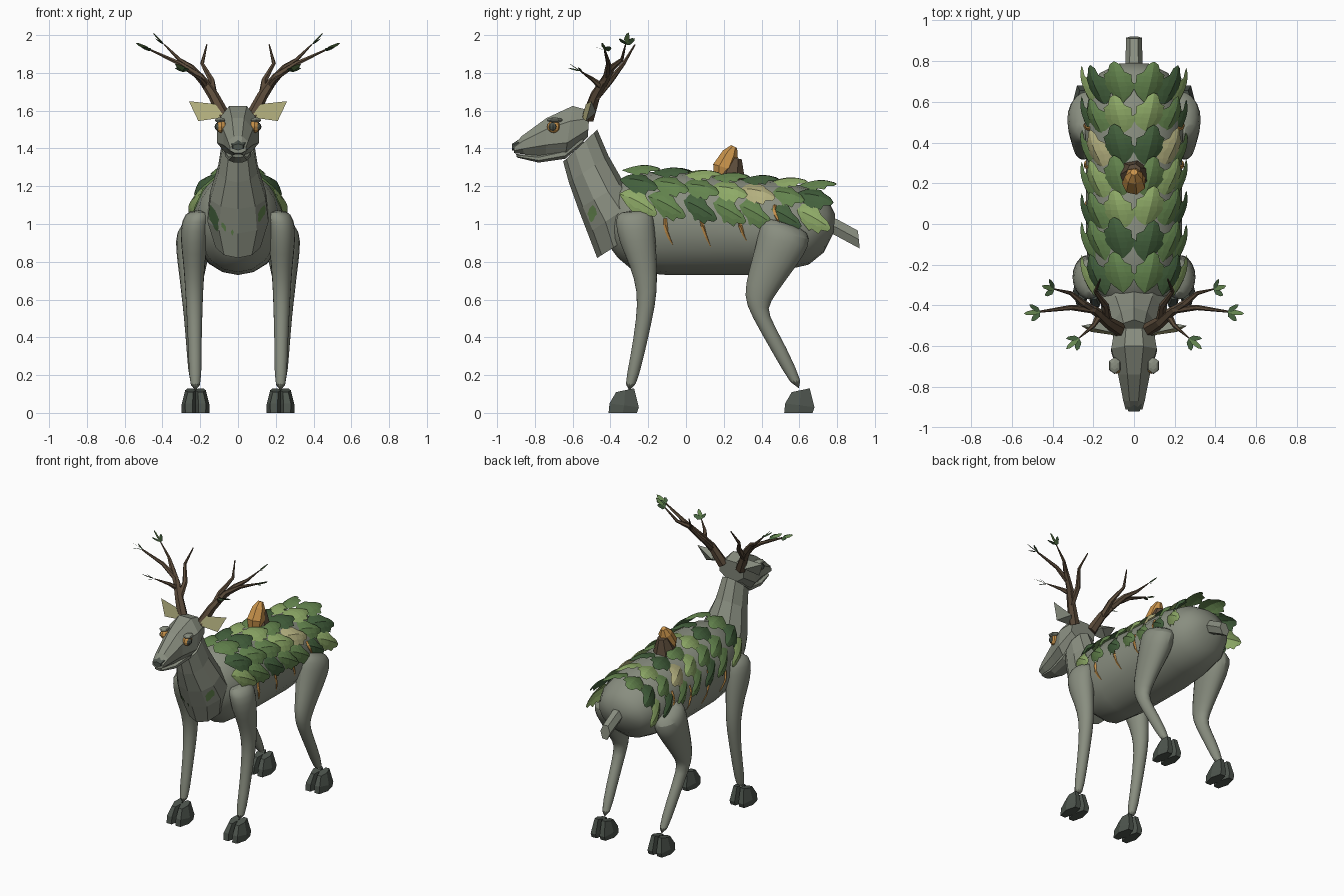
import bpy, bmesh, math, random
from mathutils import Vector, Matrix
from mathutils.bvhtree import BVHTree

random.seed(4)
default = bpy.data.objects.get("Cube")
if default:
    bpy.data.objects.remove(default, do_unlink=True)


def material(name, red, green, blue):
    mat = bpy.data.materials.new(name)
    mat.use_nodes = True
    mat.diffuse_color = (red, green, blue, 1)
    mat.node_tree.nodes["Principled BSDF"].inputs["Base Color"].default_value = (red, green, blue, 1)
    return mat


GREY = material("stone_grey", .25, .27, .215)
DARK = material("dark_hoof", .075, .09, .075)
LEAF_DARK = material("dark_leaf", .055, .115, .045)
LEAF_MID = material("mid_leaf", .125, .23, .075)
LEAF_LIGHT = material("light_leaf", .27, .40, .135)
TAN = material("pale_straw", .45, .43, .21)
AMBER = material("amber", .58, .29, .07)
BARK = material("bark_brown", .105, .07, .042)
LEAVES = {"D": LEAF_DARK, "M": LEAF_MID, "L": LEAF_LIGHT, "T": TAN}


def finish(name, bm, mats, smooth=False, recalc=True, subdivide=False):
    """Turn a bmesh into a named object."""
    if recalc:
        bmesh.ops.recalc_face_normals(bm, faces=bm.faces)
    mesh = bpy.data.meshes.new(name)
    bm.to_mesh(mesh)
    bm.free()
    obj = bpy.data.objects.new(name, mesh)
    bpy.context.collection.objects.link(obj)
    for mat in mats:
        mesh.materials.append(mat)
    if subdivide:
        obj.modifiers.new("rounding", "SUBSURF").levels = 1
        obj.modifiers["rounding"].render_levels = 1
    if smooth:
        bpy.ops.object.select_all(action="DESELECT")
        obj.select_set(True)
        bpy.context.view_layer.objects.active = obj
        bpy.ops.object.shade_smooth_by_angle(angle=math.radians(50))
    return obj


def skin(bm, rings, mat_index=0):
    """Join rings of points into a closed tube."""
    rings = [[bm.verts.new(p) for p in ring] for ring in rings]
    n = len(rings[0])
    for low, high in zip(rings, rings[1:]):
        for i in range(n):
            j = (i + 1) % n
            bm.faces.new((low[i], low[j], high[j], high[i])).material_index = mat_index
    for cap in (rings[0], rings[-1]):
        bm.faces.new(cap).material_index = mat_index


def loft(bm, sections, sides, flat_top=False, mirror=1):
    """Each section: (y, z) of one edge, (y, z) of the opposite edge, half width, x centre."""
    turn = math.pi / sides if flat_top else 0
    grow = 1 / math.cos(turn)
    rings = []
    for ya, za, yb, zb, width, *cx in sections:
        middle = Vector((mirror * (cx[0] if cx else 0), (ya + yb) / 2, (za + zb) / 2))
        half = Vector((0, ya - yb, za - zb)) / 2 * grow
        across = Vector((width * grow, 0, 0))
        angles = [turn + math.tau * i / sides for i in range(sides)]
        rings.append([middle + half * math.cos(a) + across * math.sin(a) for a in angles])
    skin(bm, rings)


def tube(bm, points, radii, sides=6, mat_index=0):
    points = [Vector(p) for p in points]
    rings = []
    for i, (p, r) in enumerate(zip(points, radii)):
        along = points[min(i + 1, len(points) - 1)] - points[max(i - 1, 0)]
        turn = along.to_track_quat("Z", "Y")
        angles = [math.tau * k / sides for k in range(sides)]
        rings.append([p + turn @ Vector((r * math.cos(a), r * math.sin(a), 0)) for a in angles])
    skin(bm, rings, mat_index)


def leaf(bm, place, steps=8, mat_index=0):
    """Serrated leaf; place(t, v) maps length 0..1 and side -1..1 to a point."""
    rows = []
    for i in range(steps + 1):
        t = i / steps
        half = max(.05, math.sin(math.pi * t ** .8)) * (1 if i % 2 else .8)
        rows.append([bm.verts.new(place(t + (.05 if i % 2 else 0) * abs(k), half * k))
                     for k in (-1, -.5, 0, .5, 1)])
    for low, high in zip(rows, rows[1:]):
        for i in range(4):
            bm.faces.new((low[i], low[i + 1], high[i + 1], high[i])).material_index = mat_index


def ball(name, centre, size, mat, segments=8):
    bm = bmesh.new()
    bmesh.ops.create_uvsphere(bm, u_segments=segments, v_segments=6, radius=1,
                              matrix=Matrix.LocRotScale(Vector(centre), None, Vector(size)))
    finish(name, bm, [mat])


# Body
bm = bmesh.new()
loft(bm, [(-.46, 1.08, -.42, .90, .08), (-.38, 1.2, -.36, .82, .16), (-.25, 1.27, -.27, .745, .22),
          (-.1, 1.28, -.1, .73, .24), (.1, 1.26, .1, .73, .24), (.33, 1.24, .33, .73, .24),
          (.5, 1.23, .52, .755, .245), (.66, 1.19, .65, .785, .22), (.75, 1.13, .73, .85, .17),
          (.79, 1.05, .78, .95, .08)], 18)
body_tree = BVHTree.FromBMesh(bm)
finish("body", bm, [GREY], smooth=True)

# Neck
bm = bmesh.new()
loft(bm, [(-.65, 1.33, -.47, 1.5, .088), (-.62, 1.22, -.41, 1.36, .11), (-.57, 1.08, -.33, 1.22, .155),
          (-.52, .95, -.25, 1.13, .17), (-.47, .82, -.22, .98, .125)], 10)
neck_tree = BVHTree.FromBMesh(bm)
finish("neck", bm, [GREY])

# Head, jaw, nose and tail
bm = bmesh.new()
loft(bm, [(-.91, 1.42, -.91, 1.375, .042), (-.87, 1.465, -.86, 1.37, .053), (-.74, 1.56, -.74, 1.36, .078),
          (-.6, 1.625, -.64, 1.35, .112), (-.51, 1.6, -.52, 1.46, .095)], 8, True)
finish("head", bm, [GREY])
bm = bmesh.new()
loft(bm, [(-.9, 1.37, -.895, 1.352, .03), (-.78, 1.365, -.78, 1.325, .05), (-.64, 1.4, -.64, 1.345, .07),
          (-.55, 1.46, -.54, 1.43, .06)], 8, True)
finish("lower_jaw", bm, [GREY])
bm = bmesh.new()
loft(bm, [(-.885, 1.447, -.885, 1.39, .046), (-.92, 1.425, -.92, 1.39, .032)], 6)
finish("nose", bm, [DARK])
bm = bmesh.new()
loft(bm, [(.7, 1.06, .72, .97, .035), (.8, 1.025, .79, .94, .037), (.91, .965, .92, .87, .033)], 6, True)
finish("tail", bm, [GREY])

FRONT_LEG = [(-.36, 1.07, -.18, 1.08, .06, .2), (-.385, 1.02, -.165, 1.04, .08, .225),
             (-.36, .9, -.155, .92, .078, .232), (-.3, .78, -.15, .8, .06, .232),
             (-.258, .64, -.148, .64, .05, .232), (-.265, .5, -.175, .5, .043, .23),
             (-.295, .3, -.22, .3, .036, .228), (-.335, .11, -.27, .11, .034, .225)]
REAR_LEG = [(.41, 1.05, .63, .98, .08, .2), (.385, 1.0, .67, .92, .1, .236), (.36, .88, .64, .84, .097, .238),
            (.325, .75, .54, .71, .07, .245), (.3, .62, .445, .58, .05, .25), (.34, .52, .43, .53, .042, .248),
            (.455, .32, .535, .35, .036, .238), (.57, .12, .635, .12, .034, .225)]
# Wounds on the flank: top y, top z, bottom y, bottom z
GASHES = [(-.11, 1.03, -.07, .89), (.07, 1.1, .13, .88), (.28, 1.07, .32, .91), (.47, 1.1, .5, 1.0)]
# Antler branches: points from root to tip, root radius
ANTLER = [([(.07, -.52, 1.56), (.13, -.48, 1.68), (.2, -.42, 1.78), (.31, -.41, 1.85), (.46, -.43, 1.92)], .036),
          ([(.17, -.44, 1.74), (.25, -.39, 1.83), (.31, -.34, 1.87), (.39, -.32, 1.95)], .024),
          ([(.13, -.48, 1.67), (.14, -.4, 1.76), (.19, -.33, 1.85), (.165, -.27, 1.95)], .024),
          ([(.17, -.45, 1.73), (.2, -.5, 1.77), (.27, -.56, 1.81)], .019)]

for side, label in ((1, "left"), (-1, "right")):
    def flip(p):
        return Vector((side * p[0], p[1], p[2]))

    # Legs and cloven hooves
    for end, leg, foot in (("front", FRONT_LEG, -.33), ("rear", REAR_LEG, .6)):
        bm = bmesh.new()
        loft(bm, leg, 10, mirror=side)
        finish(f"{end}_leg_{label}", bm, [GREY], smooth=True, subdivide=True)
        bm = bmesh.new()
        for toe in (-1, 1):
            loft(bm, [(foot - .08, 0, foot + .07, 0, .033, .225 + toe * .035),
                      (foot - .075, .05, foot + .08, .03, .034, .225 + toe * .035),
                      (foot - .04, .11, foot + .055, .13, .024, .225 + toe * .027)], 6, True, side)
        finish(f"{end}_hoof_{label}", bm, [DARK])

    # Flank wounds
    bm = bmesh.new()
    for y0, z0, y1, z1 in GASHES:
        points = []
        for k in range(5):
            t = k / 4
            y = y0 + (y1 - y0) * t - .012 * math.sin(math.pi * t)
            origin = Vector((side, y, z0 + (z1 - z0) * t))
            points.append(body_tree.ray_cast(origin, Vector((-side, 0, 0)))[0])
        tube(bm, points, [.008, .011, .01, .008, .002], 4)
    finish(f"flank_wounds_{label}", bm, [AMBER])

    # Eyes and brows
    ball(f"eye_{label}", (side * .088, -.7, 1.515), (.03, .036, .033), AMBER)
    ball(f"pupil_{label}", (side * .104, -.705, 1.515), (.02, .023, .023), DARK)
    ball(f"brow_{label}", (side * .095, -.695, 1.55), (.032, .042, .014), GREY, 6)

    # Ears: grey shell with a pale inside
    bm = bmesh.new()
    rim = [bm.verts.new(flip(p)) for p in ((.26, -.5, 1.65), (.12, -.53, 1.635), (.07, -.55, 1.565), (.21, -.53, 1.545))]
    back = bm.verts.new(flip((.13, -.475, 1.59)))
    bm.faces.new(rim).material_index = 1
    for i in range(4):
        bm.faces.new((rim[i], rim[(i + 1) % 4], back))
    finish(f"ear_{label}", bm, [GREY, TAN])

    # Antlers
    bm = bmesh.new()
    for points, root in ANTLER:
        last = len(points) - 1
        tube(bm, [flip(p) for p in points], [root * (1 - .85 * i / last) for i in range(last + 1)])
    finish(f"antler_{label}", bm, [BARK])

    # Leaf sprigs on the leafy antler tips
    bm = bmesh.new()
    for branch in (0, 1, 3):
        points = ANTLER[branch][0]
        tip = Vector(points[-1])
        along = (tip - Vector(points[-2])).normalized()
        across = along.cross(Vector((0, 0, 1))).normalized()
        for spread, length in ((-.75, .065), (0, .09), (.75, .065)):
            ahead = (along + across * spread + Vector((0, 0, -.15 * abs(spread)))).normalized()
            wide = (across - along * spread + Vector((0, 0, .7))).normalized()
            leaf(bm, lambda t, v: flip(tip + ahead * length * t + wide * v * .019), 4, int(spread != 0))
    finish(f"antler_leaves_{label}", bm, [LEAF_MID, LEAF_DARK], recalc=False)

# Mossy patches on the chest: x, top z, length, half width, slant
bm = bmesh.new()
for x, z, length, width, slant in ((-.145, 1.1, .14, .026, .035), (.14, 1.1, .09, .02, -.03),
                                   (-.085, 1.01, .05, .012, .02), (-.03, .97, .03, .008, .0)):
    def on_neck(t, v):
        origin = Vector((x + slant * t + v * width, -1, z - length * t))
        return neck_tree.ray_cast(origin, Vector((0, 1, 0)))[0] - Vector((0, .007, 0))
    leaf(bm, on_neck, 6, int(length < .06 or x > 0))
finish("chest_moss", bm, [LEAF_DARK, LEAF_MID], recalc=False)

# Leaf blanket: overlapping rows, letters give the top, middle and low leaf colour
for row, colours in enumerate("MDL DMM LMD MLM DTM LMD MDL".split()):
    bm = bmesh.new()
    start = -.33 + .153 * row
    for side in (-1, 1):
        for layer, (angle, drift) in enumerate(((13, 8), (38, 16), (62, 24))):
            shift = random.uniform(-.012, .012)

            def on_back(t, v):
                y = start + shift + .2 * t - layer * .01
                phi = math.radians(angle + drift * t + v * 19)
                lift = -.012 + .045 * math.sin(t * 2.2) - .008 * layer - .02 * abs(v)
                crest = 1.30 - .085 * (y + .3)
                return Vector((side * (.25 + lift) * math.sin(phi), y,
                               crest - .25 + (.25 + lift) * math.cos(phi)))
            leaf(bm, on_back, 8, layer)
            if side > 0:
                bmesh.ops.reverse_faces(bm, faces=bm.faces[-32:])
    finish(f"leaf_row_{row + 1}", bm, [LEAVES[c] for c in colours], recalc=False)

# Amber shard in a broken bark stub
bm = bmesh.new()
tube(bm, [(0, .19, 1.22), (0, .2, 1.3), (0, .235, 1.37), (0, .255, 1.41)], [.04, .06, .045, .018], 7)
finish("amber_shard", bm, [AMBER])
bm = bmesh.new()
tube(bm, [(0, .24, 1.18), (0, .24, 1.26), (0, .262, 1.35)], [.085, .072, .035], 7)
finish("bark_stub", bm, [BARK])
